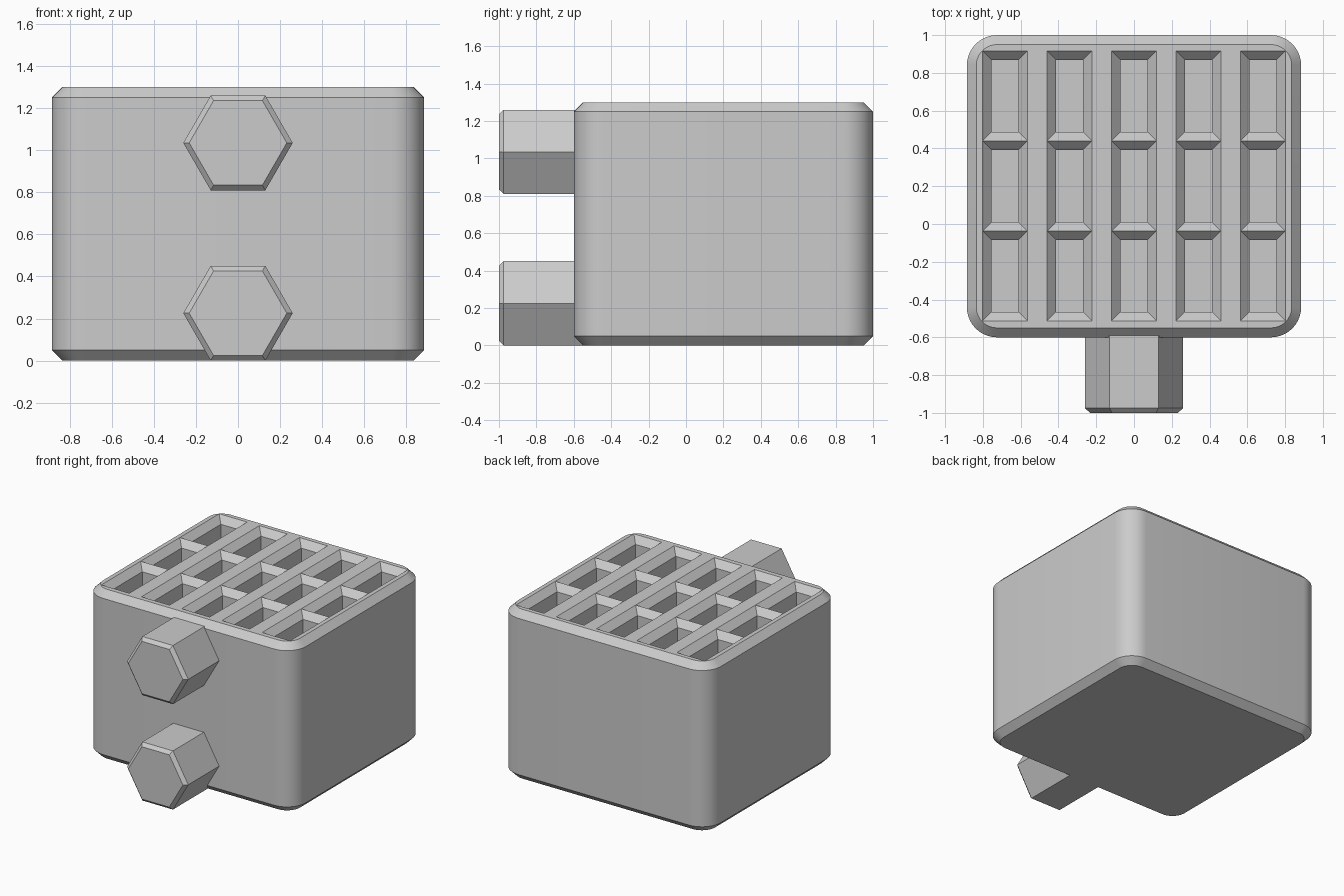
import bpy
import bmesh
import math

if "Cube" in bpy.data.objects:
    bpy.data.objects.remove(bpy.data.objects["Cube"])

grey = bpy.data.materials.new("light_grey")
grey.diffuse_color = (0.6, 0.6, 0.6, 1)
grey.use_nodes = True
grey.node_tree.nodes["Principled BSDF"].inputs["Base Color"].default_value = grey.diffuse_color

HX, Y0, Y1, TOP = 0.885, -0.6, 1.0, 1.3   # outer body limits
CH = 0.05                                 # edge chamfer
RADIUS = 0.16                             # vertical corner radius
FLOOR = 0.1                               # pocket floor height


def rounded_ring(bm, inset, z, seg=10):
    """Rounded rectangle of vertices, inset from the body outline."""
    r = RADIUS - inset
    ax, by, cy = HX - RADIUS, Y1 - RADIUS, Y0 + RADIUS
    ring = []
    for i, (x, y) in enumerate([(ax, by), (-ax, by), (-ax, cy), (ax, cy)]):
        for k in range(seg + 1):
            a = math.pi / 2 * (i + k / seg)
            ring.append(bm.verts.new((x + r * math.cos(a), y + r * math.sin(a), z)))
    return ring


def bridge(bm, a, b):
    n = len(a)
    for i in range(n):
        bm.faces.new((a[i], a[(i + 1) % n], b[(i + 1) % n], b[i]))


def finish(bm, name):
    bmesh.ops.recalc_face_normals(bm, faces=bm.faces[:])
    mesh = bpy.data.meshes.new(name)
    bm.to_mesh(mesh)
    bm.free()
    mesh.materials.append(grey)
    ob = bpy.data.objects.new(name, mesh)
    bpy.context.collection.objects.link(ob)
    bpy.ops.object.select_all(action='DESELECT')
    ob.select_set(True)
    bpy.context.view_layer.objects.active = ob
    bpy.ops.object.shade_smooth_by_angle(angle=math.radians(30))
    return ob


# Body shell: rounded block with chamfered bottom and top edges
bm = bmesh.new()
rings = [rounded_ring(bm, i, z) for i, z in
         [(CH, 0), (0, CH), (0, TOP - CH), (CH, TOP)]]
for a, b in zip(rings, rings[1:]):
    bridge(bm, a, b)
bm.faces.new(rings[0])

# Pockets: five columns of three, each with a sloped lip and straight walls
LINES = [0.917, 0.44, -0.037, -0.513]
for col in range(5):
    cx = (col - 2) * 0.3415
    for ya, yb in zip(LINES, LINES[1:]):
        loops = []
        for inset, z in [(0, TOP), (0.048, TOP - 0.05), (0.048, FLOOR)]:
            h = 0.119 - inset
            loops.append([bm.verts.new((cx + sx * h, y, z)) for sx, y in
                          [(-1, yb + inset), (1, yb + inset),
                           (1, ya - inset), (-1, ya - inset)]])
        bridge(bm, loops[0], loops[1])
        bridge(bm, loops[1], loops[2])
        bm.faces.new(loops[2])
bmesh.ops.remove_doubles(bm, verts=bm.verts[:], dist=1e-5)

# Top surface between the rim and the pocket columns
open_edges = [e for e in bm.edges if e.is_boundary]
bmesh.ops.triangle_fill(bm, use_beauty=True, use_dissolve=False,
                        edges=open_edges, normal=(0, 0, 1))
finish(bm, "body")


# Hexagonal mounting pegs on the front
def peg(name, z):
    bm = bmesh.new()
    loops = []
    for r, y in [(0.232, -1.0), (0.26, -0.975), (0.26, -0.54)]:
        loops.append([bm.verts.new((r * math.cos(k * math.pi / 3), y,
                                    z + r * math.sin(k * math.pi / 3)))
                      for k in range(6)])
    bridge(bm, loops[0], loops[1])
    bridge(bm, loops[1], loops[2])
    bm.faces.new(loops[0])
    bm.faces.new(loops[2])
    finish(bm, name)


peg("lower_peg", 0.2255)
peg("upper_peg", 1.035)
